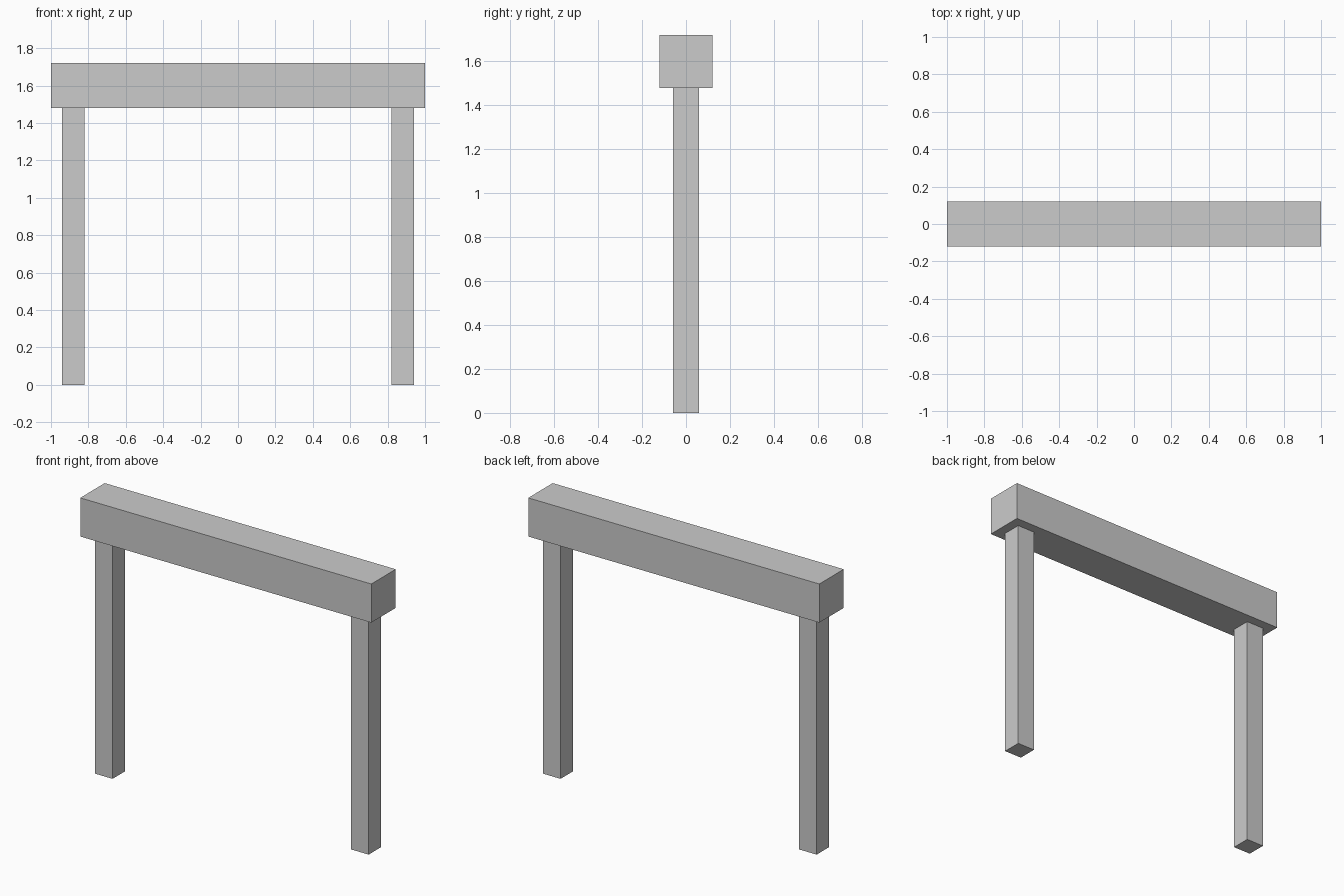
import bpy

if "Cube" in bpy.data.objects:
    bpy.data.objects.remove(bpy.data.objects["Cube"])


def box(name, center, size):
    bpy.ops.mesh.primitive_cube_add(size=1, location=center)
    obj = bpy.context.object
    obj.name = name
    obj.scale = size
    bpy.ops.object.transform_apply(location=False, rotation=False, scale=True)
    return obj


POST_HEIGHT = 1.48
BEAM_SIZE = 0.24

# Square posts, one near each end
for side, x in (("left", -0.88), ("right", 0.88)):
    box(f"{side}_post", (x, 0, POST_HEIGHT / 2), (0.12, 0.12, POST_HEIGHT))

# Heavy crossbeam resting on the posts
box("crossbeam", (0, 0, POST_HEIGHT + BEAM_SIZE / 2), (2.0, BEAM_SIZE, BEAM_SIZE))
